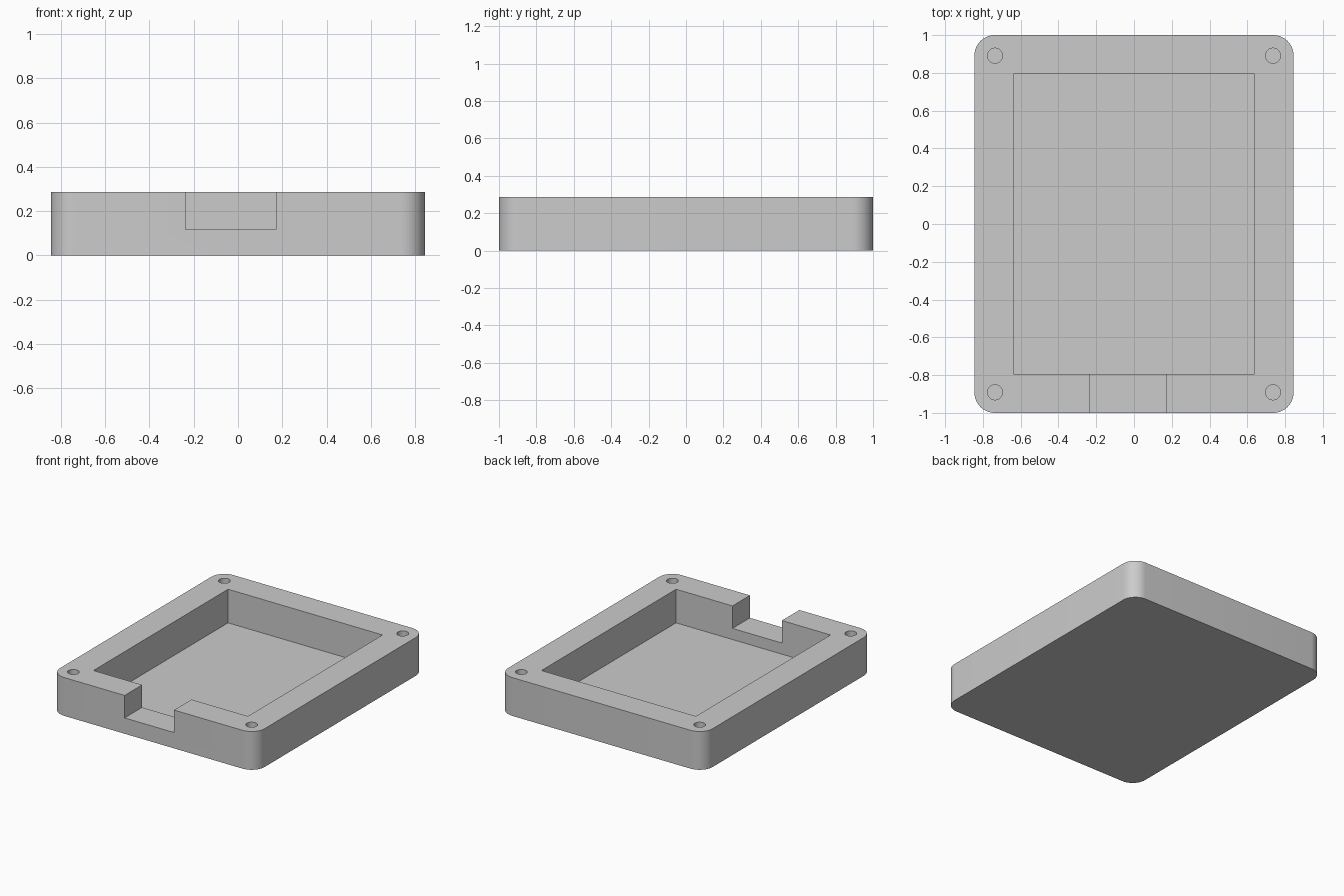
import bpy
import bmesh
import math

if "Cube" in bpy.data.objects:
    bpy.data.objects.remove(bpy.data.objects["Cube"], do_unlink=True)

HALF_X, HALF_Y, HEIGHT = 0.845, 1.0, 0.286
CORNER = 0.108
FLOOR = 0.035
ABOVE = HEIGHT + 0.1

grey = bpy.data.materials.new("plain_grey")
grey.use_nodes = True
colour = (0.6, 0.6, 0.6, 1)
grey.diffuse_color = colour
grey.node_tree.nodes["Principled BSDF"].inputs["Base Color"].default_value = colour


def prism(name, outline, z0, z1):
    """Extrude a counter-clockwise outline from z0 to z1."""
    bm = bmesh.new()
    face = bm.faces.new([bm.verts.new((x, y, z0)) for x, y in outline])
    top = bmesh.ops.extrude_face_region(bm, geom=[face])["geom"]
    for v in top:
        if isinstance(v, bmesh.types.BMVert):
            v.co.z = z1
    bmesh.ops.recalc_face_normals(bm, faces=bm.faces)
    mesh = bpy.data.meshes.new(name)
    bm.to_mesh(mesh)
    bm.free()
    mesh.materials.append(grey)
    obj = bpy.data.objects.new(name, mesh)
    bpy.context.collection.objects.link(obj)
    return obj


def arc(cx, cy, r, start, sweep, steps):
    return [(cx + r * math.cos(start + sweep * i / steps),
             cy + r * math.sin(start + sweep * i / steps)) for i in range(steps + 1)]


def rectangle(x0, x1, y0, y1):
    return [(x0, y0), (x1, y0), (x1, y1), (x0, y1)]


def cut(target, cutter):
    """Subtract the cutter, then discard it."""
    cutter.hide_render = True
    mod = target.modifiers.new("cut", "BOOLEAN")
    mod.operation = "DIFFERENCE"
    mod.solver = "EXACT"
    mod.object = cutter
    bpy.context.view_layer.objects.active = target
    bpy.ops.object.modifier_apply(modifier=mod.name)
    bpy.data.objects.remove(cutter, do_unlink=True)


# Rounded tray body
signs = [(1, 1), (-1, 1), (-1, -1), (1, -1)]
outline = []
for i, (sx, sy) in enumerate(signs):
    outline += arc(sx * (HALF_X - CORNER), sy * (HALF_Y - CORNER), CORNER,
                   i * math.pi / 2, math.pi / 2, 12)
tray = prism("tray_body", outline, 0, HEIGHT)

# Central pocket
cut(tray, prism("pocket_cutter", rectangle(-0.638, 0.638, -0.794, 0.794), FLOOR, ABOVE))

# Off-centre notch through the front wall
cut(tray, prism("notch_cutter", rectangle(-0.236, 0.172, -1.1, -0.7), 0.118, ABOVE))

# Blind screw holes in the corners
for sx, sy in signs:
    circle = arc(sx * 0.736, sy * 0.891, 0.04, 0, 2 * math.pi, 32)[:-1]
    cut(tray, prism("hole_cutter", circle, FLOOR, ABOVE))

# Smooth rounded corners and holes, keep edges sharp
bpy.ops.object.select_all(action="DESELECT")
tray.select_set(True)
bpy.context.view_layer.objects.active = tray
bpy.ops.object.shade_smooth_by_angle(angle=math.radians(30))
